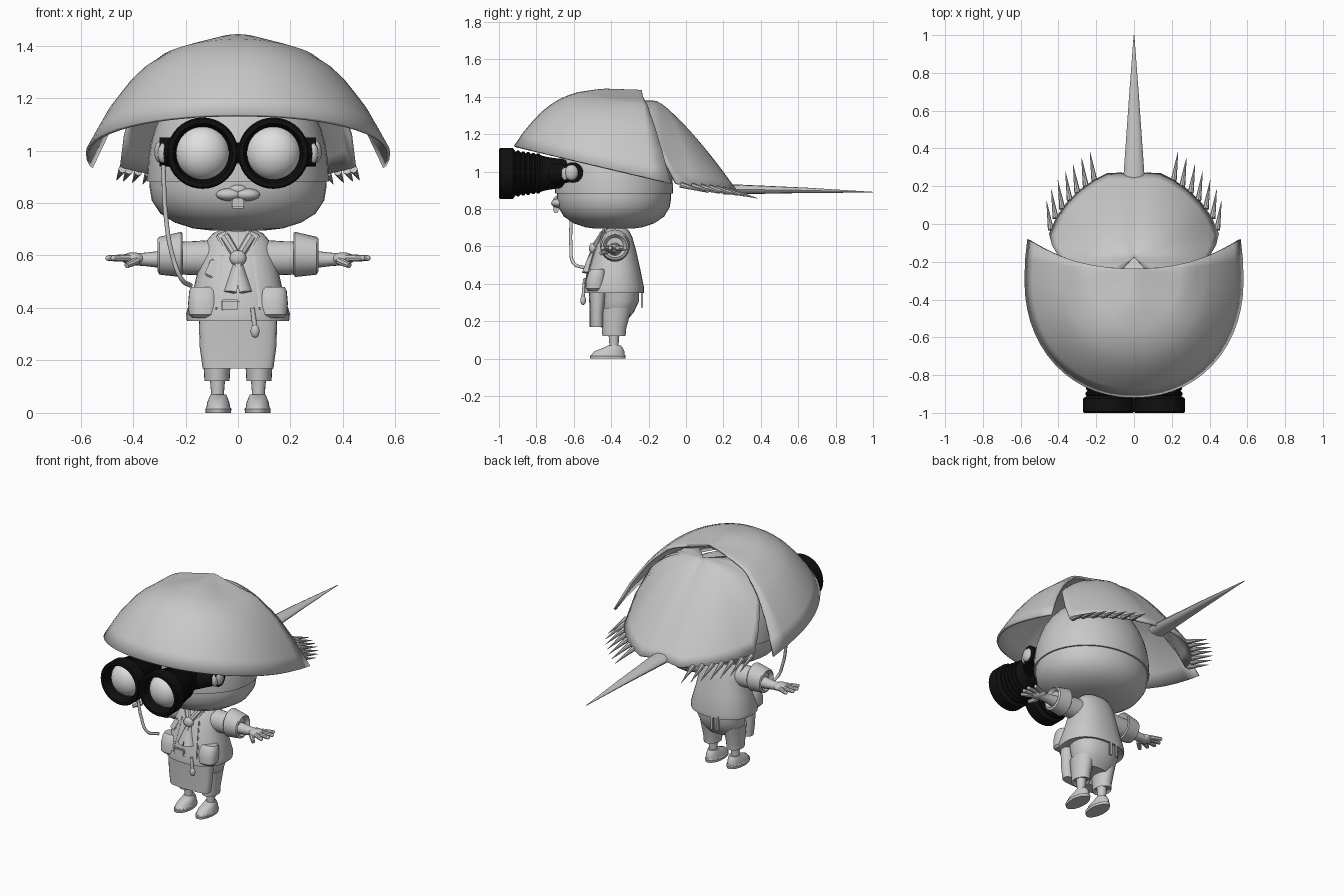
import bpy, bmesh, math
from mathutils import Vector, Matrix


def material(name, c):
    m = bpy.data.materials.new(name)
    m.diffuse_color = (c, c, c, 1)
    return m


GREY = material("clay_grey", 0.58)
LENS = material("lens_grey", 0.74)
BLACK = material("matte_black", 0.005)


def finish(name, bm, mat, angle=40):
    bmesh.ops.recalc_face_normals(bm, faces=bm.faces)
    me = bpy.data.meshes.new(name)
    bm.to_mesh(me)
    bm.free()
    ob = bpy.data.objects.new(name, me)
    bpy.context.collection.objects.link(ob)
    me.materials.append(mat)
    bpy.ops.object.select_all(action='DESELECT')
    ob.select_set(True)
    bpy.context.view_layer.objects.active = ob
    bpy.ops.object.shade_smooth_by_angle(angle=math.radians(angle))
    return ob


def loft(name, origin, axis, sections, mat=GREY, n=24, p=2.0):
    """Stack of super-ellipse rings (t, a, b, offset_a, offset_b) along an axis."""
    frames = {'Z': ((1, 0, 0), (0, 1, 0), (0, 0, 1)),
              'Y': ((1, 0, 0), (0, 0, 1), (0, 1, 0)),
              'X': ((0, 1, 0), (0, 0, 1), (1, 0, 0))}
    if isinstance(axis, str):
        u, v, w = (Vector(f) for f in frames[axis])
    else:
        w = Vector(axis).normalized()
        q = w.to_track_quat('Z', 'Y')
        u, v = q @ Vector((1, 0, 0)), q @ Vector((0, 1, 0))
    bm = bmesh.new()
    rings = []
    for s in sections:
        t, a, b, da, db = tuple(s) + (0,) * (5 - len(s))
        ring = []
        for i in range(n):
            c, d = math.cos(2 * math.pi * i / n), math.sin(2 * math.pi * i / n)
            c = math.copysign(abs(c) ** (2 / p), c)
            d = math.copysign(abs(d) ** (2 / p), d)
            ring.append(bm.verts.new(Vector(origin) + u * (a * c + da) + v * (b * d + db) + w * t))
        rings.append(ring)
    for r0, r1 in zip(rings, rings[1:]):
        for i in range(n):
            bm.faces.new((r0[i], r0[(i + 1) % n], r1[(i + 1) % n], r1[i]))
    bm.faces.new(rings[0])
    bm.faces.new(rings[-1])
    return finish(name, bm, mat)


def spike(name, a, b, r, r2=0.001, mat=GREY, n=10, flat=1.0):
    d = Vector(b) - Vector(a)
    return loft(name, a, d, [(0, r, r * flat), (d.length, r2, r2 * flat)], mat, n)


def ball(name, c, r, mat=GREY, seg=24):
    bm = bmesh.new()
    bmesh.ops.create_uvsphere(bm, u_segments=seg, v_segments=seg // 2, radius=1,
                              matrix=Matrix.Translation(c) @ Matrix.Diagonal((*r, 1)))
    return finish(name, bm, mat, 60)


def box(name, c, size, mat=GREY, ry=0.0, rx=0.0, bevel=0.006):
    bm = bmesh.new()
    m = Matrix.Translation(c) @ Matrix.Rotation(ry, 4, 'Y') @ Matrix.Rotation(rx, 4, 'X')
    bmesh.ops.create_cube(bm, size=1, matrix=m @ Matrix.Diagonal((*size, 1)))
    bmesh.ops.bevel(bm, geom=bm.edges[:], offset=min(bevel, min(size) * 0.4), segments=2, affect='EDGES')
    return finish(name, bm, mat)


def shell(name, apex, half_rim, drop, bow, steps=14):
    """Half-dome swept from an apex to a mirrored rim, with thickness."""
    rim = half_rim + [(-x, y, z) for x, y, z in reversed(half_rim[:-1])]
    ax, ay, az = apex
    bm = bmesh.new()
    top = bm.verts.new(apex)
    cols = []
    for x, y, z in rim:
        f = abs(y - ay) / math.hypot(x, y - ay)
        e = bow if y > ay else 1
        cols.append([bm.verts.new((x * s, ay + (y - ay) * s ** e, az + (z - az) * drop(s, f)))
                     for s in (k / steps for k in range(1, steps + 1))])
    for c0, c1 in zip(cols, cols[1:]):
        bm.faces.new((top, c0[0], c1[0]))
        for k in range(steps - 1):
            bm.faces.new((c0[k], c0[k + 1], c1[k + 1], c1[k]))
    ob = finish(name, bm, GREY, 35)
    # normals outwards, so thickness goes inwards
    if sum(f.normal.z for f in ob.data.polygons) < 0:
        ob.data.flip_normals()
    mod = ob.modifiers.new("thickness", 'SOLIDIFY')
    mod.thickness, mod.offset = 0.014, -1


def lerp_table(table, s):
    for (a, u), (b, v) in zip(table, table[1:]):
        if s <= b:
            return u + (v - u) * (s - a) / (b - a)
    return table[-1][1]


# --- hat: front carapace with soft ridges, rear carapace, tail and fringe spikes
SIDE = [(0, 0), (0.25, 0.075), (0.48, 0.15), (0.69, 0.38), (0.86, 0.67), (1, 1)]
FRONT = [(0, 0), (0.31, -0.025), (0.53, 0.05), (0.68, 0.2), (0.8, 0.42), (0.91, 0.7), (1, 1)]


def front_drop(s, f):
    w = f ** (6 - 4 * min(1, max(0, (s - 0.2) / 0.45)))
    return lerp_table(SIDE, s) * (1 - w) + lerp_table(FRONT, s) * w


rim_z = lambda y: 1.14 - (y + 0.93) * 0.235
front_rim = [(0.565, -0.08), (0.577, -0.19)]
front_rim += [(0.58 * math.cos(a) ** 0.95, -0.3 - 0.62 * math.sin(a) ** 0.95)
              for a in (i * math.pi / 28.001 for i in range(15))]
shell("front_carapace", (0, -0.235, 1.437), [(x, y, rim_z(y)) for x, y in front_rim], front_drop, 2.3)
shell("rear_carapace", (0, -0.175, 1.38),
      [(0.1, -0.28, 1.38), (0.2, -0.27, 1.355), (0.32, -0.24, 1.28), (0.39, -0.19, 1.2), (0.435, -0.11, 1.06),
       (0.45, -0.05, 0.94), (0.41, 0.04, 0.93), (0.36, 0.11, 0.92), (0.29, 0.18, 0.91), (0.21, 0.235, 0.9),
       (0.14, 0.27, 0.89), (0.07, 0.272, 0.9), (0, 0.265, 0.905)],
      lambda s, f: s ** (2.5 - 1.2 * f), 1)
loft("tail_spike", (0, 0.2, 0.905), 'Y',
     [(0, 0.058, 0.028), (0.08, 0.054, 0.026), (0.45, 0.028, 0.014, 0, -0.005), (0.8, 0.002, 0.002, 0, -0.015)], n=12)
fringe = [(0.44, -0.03), (0.415, 0.03), (0.38, 0.08), (0.34, 0.125), (0.3, 0.165), (0.255, 0.2), (0.21, 0.23)]
for s in (-1, 1):
    for i, (x, y) in enumerate(fringe):
        z = 0.93 - 0.005 * i
        spike("fringe_spike", (s * x, y, z), (s * (x + 0.023), y + 0.152, z - 0.043), 0.016, n=8)

# --- head: bowl jaw, cap and mouth
loft("jaw", (0, -0.385, 0), 'Z',
     [(0.695, 0.1, 0.1), (0.703, 0.17, 0.155), (0.725, 0.24, 0.218), (0.76, 0.296, 0.268),
      (0.81, 0.329, 0.298), (0.86, 0.337, 0.306), (0.9, 0.336, 0.305)], n=40, p=2.05)
cap = [(0.882, 0.325, 0.295), (0.882, 0.346, 0.316)]
cap += [(0.9 + 0.4 * math.sin(a), 0.346 * math.cos(a) ** 0.75, 0.316 * math.cos(a) ** 0.75)
        for a in (i * math.pi / 20 for i in range(10))]
loft("head_cap", (0, -0.385, 0), 'Z', cap, n=40, p=2.05)
for s in (-1, 1):
    ball("upper_lip", (s * 0.034, -0.685, 0.832), (0.05, 0.036, 0.024))
ball("lip_crest", (0, -0.685, 0.85), (0.035, 0.025, 0.02))
box("teeth", (0, -0.695, 0.802), (0.055, 0.028, 0.045))

# --- binocular goggles
for s in (-1, 1):
    prof = [(-0.9, 0.098), (-0.985, 0.105), (-1.0, 0.114), (-1.0, 0.13), (-0.993, 0.136), (-0.925, 0.136), (-0.915, 0.122)]
    for i in range(5):
        y, r = -0.91 + 0.027 * i, 0.122 - 0.004 * i
        prof += [(y, r - 0.007), (y + 0.007, r), (y + 0.018, r), (y + 0.024, r - 0.008)]
    prof += [(-0.74, 0.088), (-0.65, 0.075), (-0.58, 0.06)]
    loft("goggle_tube", (s * 0.135, 0, 0.99), 'Y', [(y, r, r) for y, r in prof], BLACK, 40)
    ball("goggle_lens", (s * 0.135, -0.912, 0.99), (0.104, 0.085, 0.104), LENS, 32)
    spike("goggle_arm", (s * 0.15, -0.72, 0.985), (s * 0.265, -0.62, 0.99), 0.065, 0.045, BLACK, 16)
    loft("hinge_disc", (s * 0.27, -0.605, 0.995), 'X', [(-0.03, 0.055, 0.055), (0.028, 0.055, 0.055)], BLACK)
    ball("hinge_knob", (s * 0.297, -0.612, 0.995), (0.022, 0.036, 0.042))
    ball("hinge_clip", (s * 0.288, -0.645, 0.99), (0.018, 0.022, 0.038))
box("goggle_bridge", (0, -0.94, 0.99), (0.07, 0.09, 0.08), BLACK)

# --- hanging cord
cu = bpy.data.curves.new("goggle_cord", 'CURVE')
cu.dimensions = '3D'
cu.bevel_depth, cu.bevel_resolution = 0.009, 2
sp = cu.splines.new('BEZIER')
path = [(-0.285, -0.62, 0.95), (-0.275, -0.615, 0.75), (-0.25, -0.615, 0.6), (-0.215, -0.6, 0.51), (-0.18, -0.54, 0.485)]
sp.bezier_points.add(len(path) - 1)
for bp, co in zip(sp.bezier_points, path):
    bp.co = co
    bp.handle_left_type = bp.handle_right_type = 'AUTO'
cord = bpy.data.objects.new("goggle_cord", cu)
cu.materials.append(GREY)
bpy.context.collection.objects.link(cord)

# --- body: neck, jacket, collar, neckerchief, pockets
loft("neck", (0, -0.375, 0), 'Z', [(0.64, 0.055, 0.05), (0.73, 0.06, 0.055)])
loft("jacket", (0, 0, 0), 'Z',
     [(0.36, 0.175, 0.14, 0, -0.385), (0.35, 0.195, 0.162, 0, -0.387), (0.378, 0.198, 0.163, 0, -0.387),
      (0.48, 0.168, 0.14, 0, -0.385), (0.58, 0.145, 0.113, 0, -0.38), (0.65, 0.125, 0.085, 0, -0.372),
      (0.685, 0.095, 0.065, 0, -0.37), (0.7, 0.06, 0.045, 0, -0.37)], n=32, p=2.3)
for s in (-1, 1):
    box("lapel", (s * 0.045, -0.452, 0.645), (0.045, 0.018, 0.1), ry=s * 0.45, rx=-0.35)
    box("jacket_front_edge", (s * 0.07, -0.506, 0.5), (0.016, 0.012, 0.22), ry=s * -0.12, rx=-0.28)
    loft("pocket", (s * 0.13, 0, 0), 'Z', [(0.362, 0.045, 0.035, 0, -0.487), (0.375, 0.058, 0.05, 0, -0.487),
         (0.42, 0.06, 0.052, 0, -0.483), (0.465, 0.056, 0.046, 0, -0.474), (0.48, 0.048, 0.035, 0, -0.47)], p=2.4)
    spike("scarf_tail", (0, -0.497, 0.58), (s * 0.03, -0.535, 0.46), 0.018, 0.032, n=8, flat=0.4)
    spike("scarf_wrap", (s * 0.05, -0.44, 0.67), (0, -0.495, 0.59), 0.02, 0.016, n=8)
ball("scarf_knot", (0, -0.497, 0.59), (0.032, 0.022, 0.03))
box("badge", (-0.1, -0.488, 0.55), (0.035, 0.012, 0.07), ry=0.4, rx=-0.3)
box("belt_buckle", (-0.03, -0.542, 0.41), (0.07, 0.02, 0.045), rx=-0.1)
spike("charm_cord", (0.055, -0.545, 0.4), (0.065, -0.55, 0.32), 0.008, 0.01)
ball("charm", (0.065, -0.55, 0.312), (0.017, 0.015, 0.026))
for x in (-0.06, -0.02):
    box("back_strap", (x, -0.235, 0.32), (0.022, 0.012, 0.1))

# --- arms and hands
for s in (-1, 1):
    loft("sleeve", (0, -0.38, 0.59), 'X', [(s * 0.08, 0.065, 0.07), (s * 0.18, 0.06, 0.064), (s * 0.25, 0.058, 0.062)])
    loft("cuff", (0, -0.38, 0.602), 'X',
         [(s * 0.23, 0.056, 0.056), (s * 0.212, 0.074, 0.08, 0, 0.004), (s * 0.218, 0.08, 0.086, 0, 0.002),
          (s * 0.3, 0.072, 0.072, 0, -0.003), (s * 0.306, 0.062, 0.062), (s * 0.285, 0.045, 0.046)])
    loft("forearm", (0, -0.38, 0.585), 'X', [(s * 0.27, 0.036, 0.036), (s * 0.35, 0.028, 0.026), (s * 0.4, 0.03, 0.022)], n=16)
    ball("palm", (s * 0.4, -0.385, 0.588), (0.045, 0.045, 0.024), seg=16)
    for y0, y1, x1 in ((-0.415, -0.445, 0.475), (-0.395, -0.405, 0.495), (-0.372, -0.365, 0.495), (-0.352, -0.325, 0.475)):
        spike("finger", (s * 0.415, y0, 0.59), (s * x1, y1, 0.59), 0.015, 0.011, n=8)
        ball("fingertip", (s * x1, y1, 0.59), (0.011, 0.011, 0.011), seg=8)
    spike("thumb", (s * 0.385, -0.415, 0.58), (s * 0.425, -0.455, 0.562), 0.016, 0.011, n=8)

# --- apron, shorts, legs and shoes
loft("apron", (0, 0, 0), 'Z', [(0.17, 0.135, 0.04, 0, -0.475), (0.25, 0.146, 0.04, 0, -0.475), (0.36, 0.15, 0.05, 0, -0.47)], p=3)
loft("hips", (0, 0, 0), 'Z', [(0.21, 0.1, 0.07, 0, -0.38), (0.25, 0.132, 0.092, 0, -0.37),
                              (0.31, 0.145, 0.11, 0, -0.36), (0.37, 0.15, 0.115, 0, -0.365)], p=2.3)
for s in (-1, 1):
    loft("shorts_leg", (s * 0.08, 0, 0), 'Z', [(0.135, 0.035, 0.045, 0, -0.385), (0.122, 0.048, 0.062, 0, -0.385),
                                               (0.16, 0.05, 0.065, 0, -0.385), (0.27, 0.06, 0.085, 0, -0.375)])
    loft("shin", (s * 0.078, -0.385, 0), 'Z', [(0.04, 0.027, 0.027), (0.08, 0.025, 0.025), (0.14, 0.03, 0.03)], n=16)
    loft("shoe_sole", (s * 0.075, -0.418, 0), 'Z', [(0, 0.048, 0.094), (0.015, 0.05, 0.096), (0.02, 0.046, 0.092)])
    loft("shoe_upper", (s * 0.075, 0, 0), 'Z', [(0.018, 0.046, 0.09, 0, -0.418), (0.04, 0.042, 0.08, 0, -0.41),
                                                (0.056, 0.036, 0.055, 0, -0.392), (0.07, 0.03, 0.036, 0, -0.383)])
